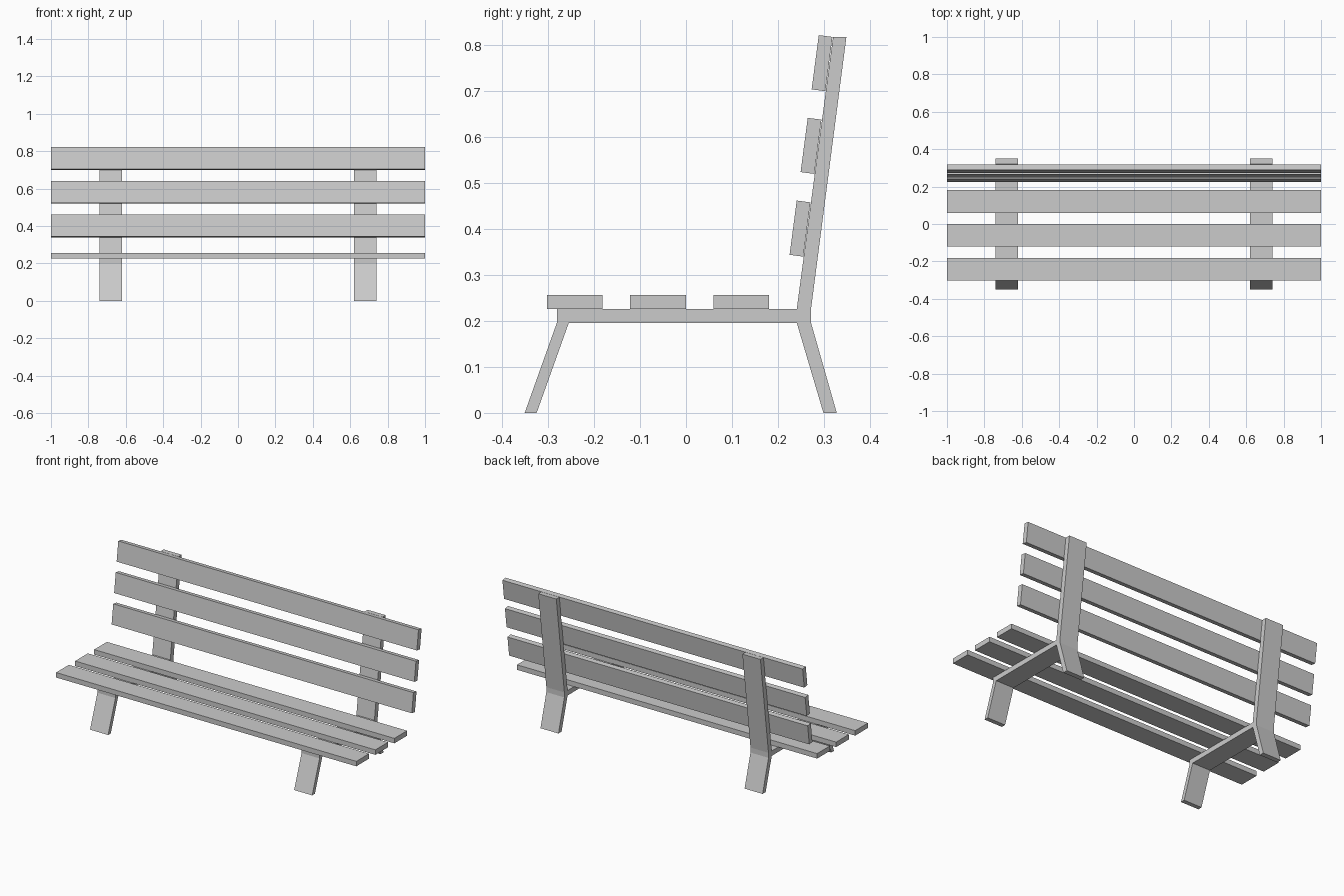
import bpy, bmesh, math

if "Cube" in bpy.data.objects:
    bpy.data.objects.remove(bpy.data.objects["Cube"])

def mesh_object(name, bm):
    bmesh.ops.recalc_face_normals(bm, faces=bm.faces)
    me = bpy.data.meshes.new(name)
    bm.to_mesh(me)
    bm.free()
    ob = bpy.data.objects.new(name, me)
    bpy.context.collection.objects.link(ob)
    return ob

def slat(name, y, z, depth, height, tilt=0.0):
    bm = bmesh.new()
    bmesh.ops.create_cube(bm, size=1)
    bmesh.ops.scale(bm, vec=(2.0, depth, height), verts=bm.verts)
    ob = mesh_object(name, bm)
    ob.location = (0, y, z)
    ob.rotation_euler.x = tilt
    return ob

# Side frame: one bent-bar profile (y, z) extruded across its width
PROFILE = [(-0.351, 0), (-0.325, 0), (-0.255, 0.196), (0.241, 0.196),
           (0.299, 0), (0.328, 0), (0.272, 0.196), (0.272, 0.226),
           (0.349, 0.818), (0.320, 0.818), (0.241, 0.226),
           (-0.281, 0.226), (-0.281, 0.196)]

def side_frame(name, x):
    bm = bmesh.new()
    face = bm.faces.new([bm.verts.new((x - 0.06, y, z)) for y, z in PROFILE])
    ext = bmesh.ops.extrude_face_region(bm, geom=[face])
    verts = [v for v in ext["geom"] if isinstance(v, bmesh.types.BMVert)]
    bmesh.ops.translate(bm, vec=(0.12, 0, 0), verts=verts)
    return mesh_object(name, bm)

side_frame("left_frame", -0.68)
side_frame("right_frame", 0.68)

# Seat slats
for i in range(3):
    slat(f"seat_slat_{i + 1}", -0.242 + i * 0.181, 0.241, 0.121, 0.03)

# Backrest slats, leaning with the frame
for i in range(3):
    slat(f"back_slat_{i + 1}", 0.248 + i * 0.024, 0.401 + i * 0.180,
         0.03, 0.119, -math.radians(7.5))
